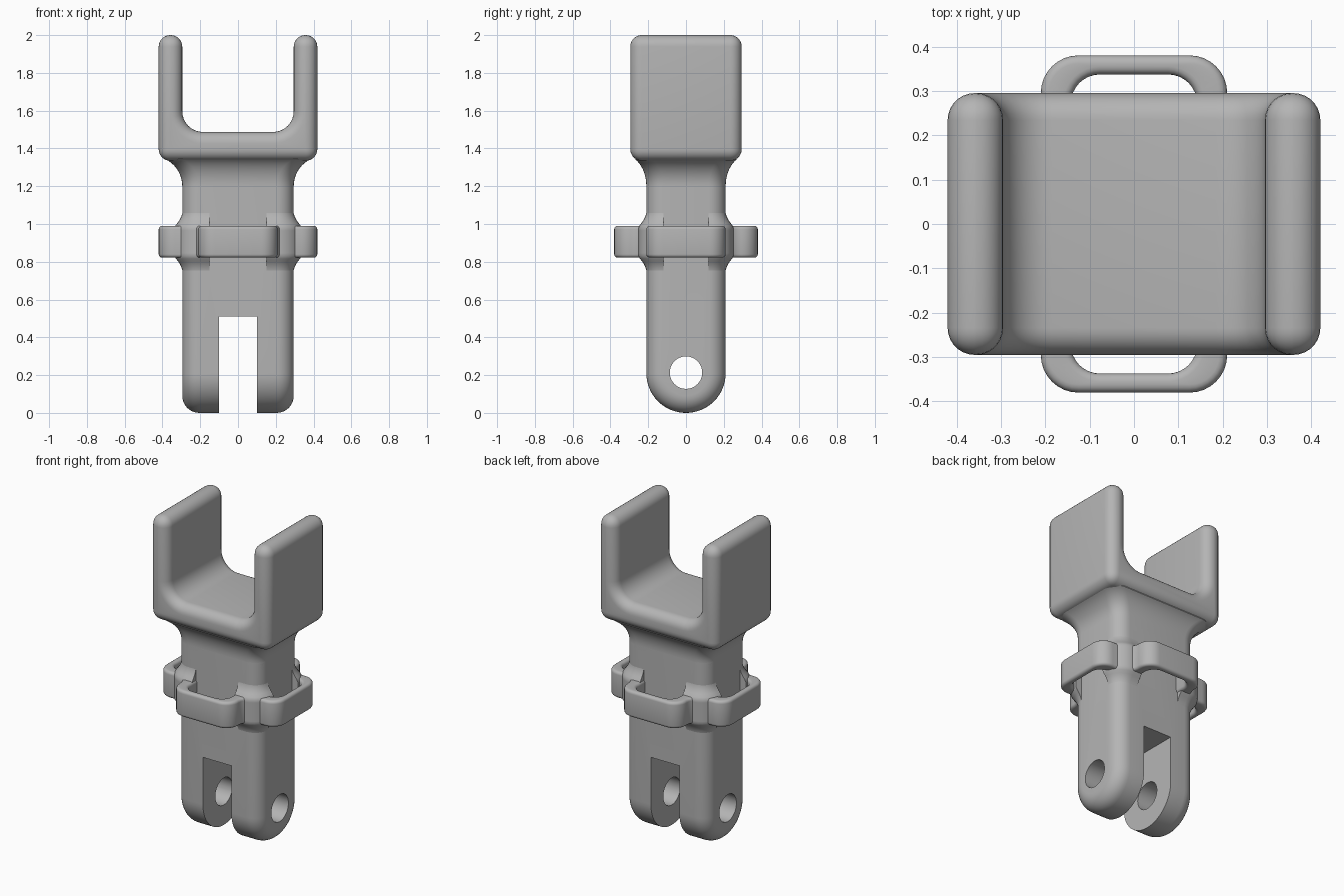
import bpy, bmesh
from math import sin, cos, pi, radians
from mathutils import Vector

cube = bpy.data.objects.get("Cube")
if cube:
    bpy.data.objects.remove(cube)

grey = bpy.data.materials.new("plain_grey")
grey.use_nodes = True
tone = (0.46, 0.46, 0.46, 1)
grey.diffuse_color = tone
bsdf = next(n for n in grey.node_tree.nodes if n.type == 'BSDF_PRINCIPLED')
bsdf.inputs["Base Color"].default_value = tone
bsdf.inputs["Roughness"].default_value = 0.6


def finish(name, bm):
    """Turn a bmesh into a smooth-shaded object."""
    bmesh.ops.recalc_face_normals(bm, faces=bm.faces)
    mesh = bpy.data.meshes.new(name)
    bm.to_mesh(mesh)
    bm.free()
    obj = bpy.data.objects.new(name, mesh)
    bpy.context.collection.objects.link(obj)
    mesh.materials.append(grey)
    return obj


def smooth(obj):
    bpy.ops.object.select_all(action='DESELECT')
    obj.select_set(True)
    bpy.context.view_layer.objects.active = obj
    bpy.ops.object.shade_smooth_by_angle(angle=radians(35))


def arc(cx, cy, r, start, end, n=8):
    return [(cx + r * cos(radians(start + (end - start) * i / n)),
             cy + r * sin(radians(start + (end - start) * i / n))) for i in range(n + 1)]


def loft(name, rings):
    """Skin closed rings of equal length and cap both ends."""
    bm = bmesh.new()
    loops = [[bm.verts.new(p) for p in ring] for ring in rings]
    for a, b in zip(loops, loops[1:]):
        for i in range(len(a)):
            j = (i + 1) % len(a)
            bm.faces.new((a[i], a[j], b[j], b[i]))
    bm.faces.new(loops[0])
    bm.faces.new(loops[-1])
    return finish(name, bm)


def rounded_rect(hx, hy, r, z):
    corners = ((1, 1, 0), (-1, 1, 90), (-1, -1, 180), (1, -1, 270))
    return [(x, y, z) for sx, sy, a in corners
            for x, y in arc(sx * (hx - r), sy * (hy - r), r, a, a + 90)]


# Shank: stadium section swept across x with rounded rims
HX, HY, RIM, TOP = 0.295, 0.21, 0.09, 1.25


def stadium(x, inset):
    r = HY - inset
    pts = [(r, TOP)] + arc(0, HY, r, 0, -180, 32) + [(-r, TOP)]
    return [(x, y, z) for y, z in pts]


rim = [(HX - RIM + RIM * cos(a), RIM * (1 - sin(a)))
       for a in (pi / 2 * i / 8 for i in range(9))]
rim = [(x, i) for x, i in rim]
sections = rim + [(-x, i) for x, i in reversed(rim)]
shank = loft("shank", [stadium(x, i) for x, i in sections])


def cut(target, cutter):
    cutter.hide_render = True
    mod = target.modifiers.new("cut", 'BOOLEAN')
    mod.operation, mod.object, mod.solver = 'DIFFERENCE', cutter, 'EXACT'
    bpy.context.view_layer.objects.active = target
    bpy.ops.object.modifier_apply(modifier=mod.name)
    bpy.data.objects.remove(cutter)


# Clevis slot and pin hole
slot = [[(x, y, z) for x, y in ((-.1, -.5), (.1, -.5), (.1, .5), (-.1, .5))] for z in (-.2, .51)]
cut(shank, loft("slot_cutter", slot))
hole = [[(x, y, z) for y, z in arc(0, 0.213, 0.086, 0, 360, 32)[:-1]] for x in (-.5, .5)]
cut(shank, loft("hole_cutter", hole))
smooth(shank)

# Concave flare from shank to fork
R = 0.16
rings = [rounded_rect(HX, HY, RIM, 1.15)]
for i in range(11):
    a = radians(62) * i / 10
    e = R * (1 - cos(a))
    rings.append(rounded_rect(HX + e, HY + e * 0.68, RIM, 1.2 + R * sin(a)))
rings.append(rounded_rect(HX + e, HY + e * 0.68, RIM, 1.38))
smooth(loft("flare", rings))

# Fork: U profile extruded in depth, every edge rounded except the inner fillets
FX, FY, BASE, FLOOR, FILLET = 0.42, 0.295, 1.335, 1.487, 0.11
inner = arc(HX - FILLET, FLOOR + FILLET, FILLET, 0, -90)
profile = [(FX, BASE), (FX, 2), (HX, 2)] + inner
profile += [(-x, z) for x, z in reversed(profile)]
bm = bmesh.new()
front = [bm.verts.new((x, -FY, z)) for x, z in profile]
back = [bm.verts.new((x, FY, z)) for x, z in profile]
bm.faces.new(front)
bm.faces.new(back[::-1])
for i in range(len(front)):
    j = (i + 1) % len(front)
    bm.faces.new((front[i], back[i], back[j], front[j]))
bmesh.ops.recalc_face_normals(bm, faces=bm.faces)
rounded = [e for e in bm.edges if e.calc_face_angle() > radians(45)]
bmesh.ops.bevel(bm, geom=rounded, offset=0.061, offset_type='OFFSET', segments=7,
                profile=0.5, affect='EDGES', clamp_overlap=False)
smooth(finish("fork", bm))


# Collar: cross-shaped band forming four strap loops
def cross(w, rx, ry, r, fillet):
    quarter = arc(rx - r, w - r, r, 0, 90)
    quarter += arc(w + fillet, w + fillet, fillet, 270, 180)
    quarter += arc(w - r, ry - r, r, 0, 90)
    half = quarter + [(-x, y) for x, y in reversed(quarter)]
    return half + [(-x, -y) for x, y in half]


LOW, HIGH = 0.822, 0.99
outer = cross(0.21, 0.42, 0.38, 0.085, 0.08)
hollow = cross(0.142, 0.378, 0.337, 0.065, 0.02)
bm = bmesh.new()
walls = [[bm.verts.new((x, y, z)) for x, y in ring]
         for ring, z in ((outer, LOW), (outer, HIGH), (hollow, HIGH), (hollow, LOW))]
for k in range(4):
    a, b = walls[k], walls[(k + 1) % 4]
    for i in range(len(a)):
        j = (i + 1) % len(a)
        bm.faces.new((a[i], a[j], b[j], b[i]))
bmesh.ops.recalc_face_normals(bm, faces=bm.faces)
rims = [e for e in bm.edges
        if abs(e.verts[0].co.z - e.verts[1].co.z) < 1e-5 and e.calc_face_angle() > radians(60)]
bmesh.ops.bevel(bm, geom=rims, offset=0.018, offset_type='OFFSET', segments=4,
                profile=0.5, affect='EDGES', clamp_overlap=False)
smooth(finish("strap_collar", bm))

# Corner blends where the collar meets the shank
MID = (LOW + HIGH) / 2
for sx, sy, side in ((1, 1, "left_back"), (-1, 1, "right_back"),
                     (1, -1, "left_front"), (-1, -1, "right_front")):
    rings = []
    for i in range(25):
        t = i / 12 - 1
        z = MID + 0.18 * t
        e = 0.045 * min(1, (1 - abs(t)) / 0.55) ** 2.2 - 0.003
        pts = [(0.15, 0.12)] + arc(HX - RIM, HY - RIM, RIM + e, 0, 90) + [(0.15, HY + e)]
        rings.append([Vector((sx * x, sy * y, z)) for x, y in pts])
    smooth(loft("collar_blend_" + side, rings))
